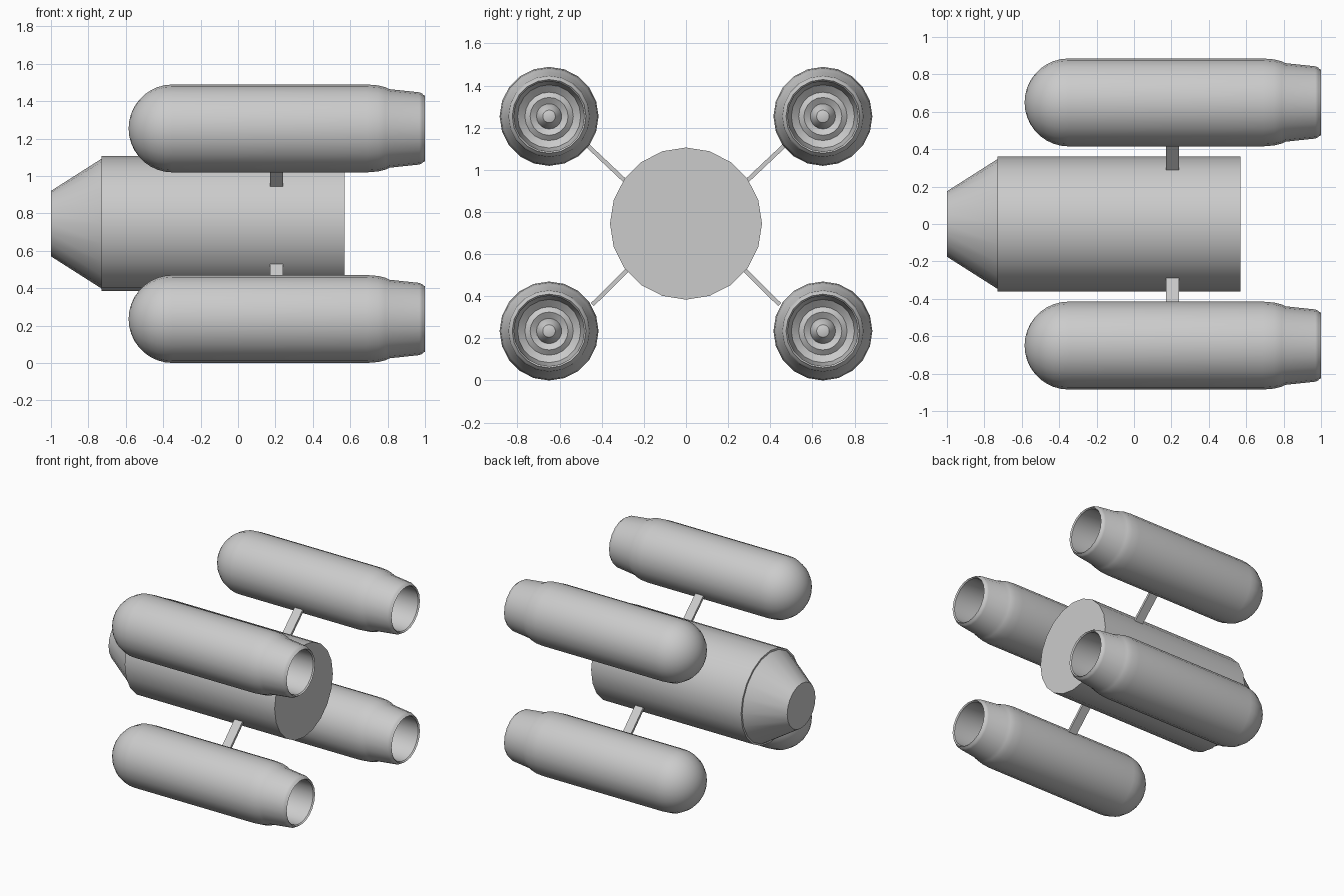
import bpy, bmesh, math
from mathutils import Matrix, Vector

if "Cube" in bpy.data.objects:
    bpy.data.objects.remove(bpy.data.objects["Cube"])

SIDES = 20
AXIS_Z = 0.745


def lathe(name, profile, y, z, angle=35):
    """Revolve (x, radius) points round an axis parallel to x; radius 0 makes a pole."""
    bm = bmesh.new()
    rings = []
    for x, r in profile:
        if r == 0:
            rings.append([bm.verts.new((x, y, z))])
        else:
            rings.append([bm.verts.new((x, y + r * math.cos(2 * math.pi * i / SIDES),
                                        z + r * math.sin(2 * math.pi * i / SIDES)))
                          for i in range(SIDES)])
    for a, b in zip(rings, rings[1:]):
        for i in range(SIDES):
            j = (i + 1) % SIDES
            if len(a) == 1:
                bm.faces.new((a[0], b[j], b[i]))
            elif len(b) == 1:
                bm.faces.new((a[i], a[j], b[0]))
            else:
                bm.faces.new((a[i], a[j], b[j], b[i]))
    for ring in (rings[0], rings[-1]):
        if len(ring) > 1:
            bm.faces.new(ring)
    return finish(name, bm, angle)


def finish(name, bm, angle=None):
    bmesh.ops.recalc_face_normals(bm, faces=bm.faces)
    mesh = bpy.data.meshes.new(name)
    bm.to_mesh(mesh)
    bm.free()
    ob = bpy.data.objects.new(name, mesh)
    bpy.context.collection.objects.link(ob)
    if angle:
        bpy.ops.object.select_all(action='DESELECT')
        ob.select_set(True)
        bpy.context.view_layer.objects.active = ob
        bpy.ops.object.shade_smooth_by_angle(angle=math.radians(angle))
    return ob


def strut(name, start, end):
    """Flat bar between two (y, z) points."""
    a, b = Vector((0.205, *start)), Vector((0.205, *end))
    d = b - a
    bm = bmesh.new()
    bmesh.ops.create_cube(bm, size=1, matrix=(
        Matrix.Translation((a + b) / 2)
        @ Matrix.Rotation(math.atan2(d.z, d.y), 4, 'X')
        @ Matrix.Diagonal((0.07, d.length, 0.02, 1))))
    return finish(name, bm)


# Central fuselage and its blunt nose
lathe("fuselage", [(-0.73, 0.361), (0.57, 0.361)], 0, AXIS_Z)
lathe("nose_cone", [(-1.0, 0.175), (-0.725, 0.35)], 0, AXIS_Z)

# Engine pod profile: round front, straight barrel, stepped nozzle, hollow inside with bulb
R = 0.235
pod = [(-0.35 - R * math.cos(math.radians(a)), R * math.sin(math.radians(a)))
       for a in range(0, 91, 10)]
pod[0] = (-0.35 - R, 0)
pod += [(0.69, R), (0.75, 0.23), (0.79, 0.22), (0.81, 0.21), (0.97, 0.193),
        (0.985, 0.186), (0.99, 0.18), (1.0, 0.175), (0.99, 0.167),
        (0.80, 0.165), (0.71, 0.15), (0.68, 0.115),
        (0.70, 0.09), (0.68, 0.06), (0.71, 0.05), (0.74, 0.03), (0.75, 0)]

# Four pods, each on a diagonal strut
for side, s in (("right", 1), ("left", -1)):
    for level, z in (("upper", 1.254), ("lower", 0.235)):
        lathe(f"{level}_{side}_pod", pod, s * 0.65, z)
    strut(f"upper_{side}_strut", (s * 0.26, 0.92), (s * 0.49, 1.137))
    strut(f"lower_{side}_strut", (s * 0.25, 0.552), (s * 0.445, 0.36))
